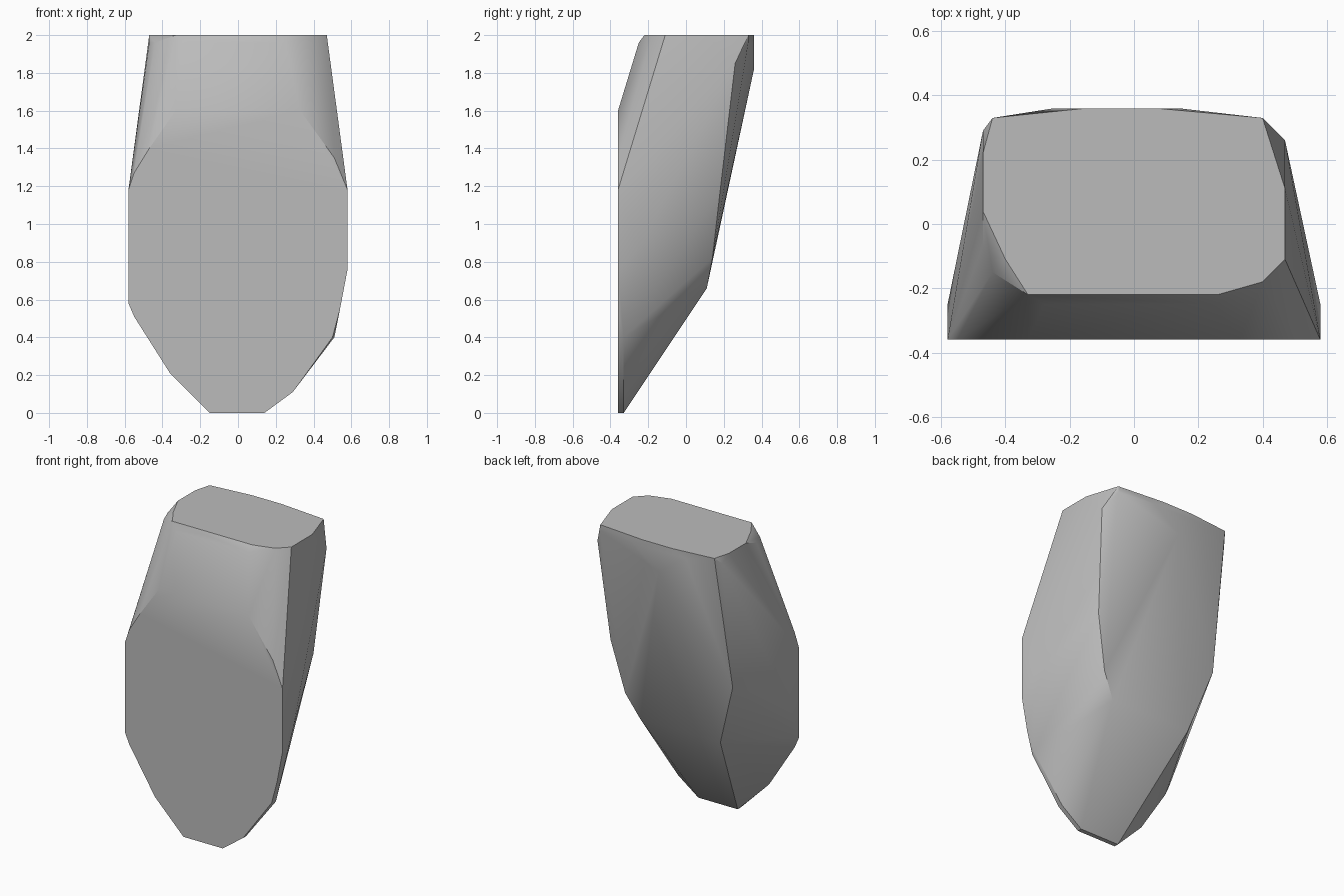
import bpy
import bmesh
from math import radians

# Remove the default object
default_object = bpy.data.objects.get("Cube")
if default_object:
    bpy.data.objects.remove(default_object, do_unlink=True)

FRONT, RIM, TOP = -0.36, -0.33, 2.0


def flat_material(name, colour):
    material = bpy.data.materials.new(name)
    material.use_nodes = True
    material.diffuse_color = colour
    shader = next(n for n in material.node_tree.nodes if n.type == "BSDF_PRINCIPLED")
    shader.inputs["Base Color"].default_value = colour
    shader.inputs["Roughness"].default_value = 0.8
    return material


def upright_outline(profile, depth):
    """Place an (x, z) outline on a plane facing the front."""
    return [(x, depth, z) for x, z in profile]


def level_outline(profile, height):
    """Place an (x, y) outline on a horizontal plane."""
    return [(x, y, height) for x, y in profile]


# Flat front slab, and the thin rim behind its lower edge
corners = upright_outline(
    [(-.15, 0), (.14, 0), (.29, .11), (.5, .4), (.54, .55), (.58, .76),
     (.58, 1.18), (.51, 1.35), (.45, 1.43), (.33, 1.6), (-.33, 1.6),
     (-.47, 1.4), (-.55, 1.27), (-.58, 1.18), (-.58, .58), (-.55, .51),
     (-.36, .21)], FRONT)
corners += upright_outline([(-.15, 0), (.14, 0), (.29, .11), (.51, .4)], RIM)

# Flat top facet
corners += level_outline(
    [(-.33, -.22), (.26, -.22), (.4, -.18), (.47, -.11), (.47, .11),
     (.4, .33), (.29, .33), (.07, .36), (-.15, .36), (-.44, .33),
     (-.47, .22), (-.47, .04), (-.4, -.11)], TOP)

# Chipped edge just below the top
corners += level_outline(
    [(-.28, -.25), (.25, -.25), (-.44, -.15), (-.47, -.07), (-.47, .29),
     (.4, .33), (-.25, .36), (.14, .36)], TOP - .04)

# Side bulges and the rounded back ridge
corners += [(.58, -.25, .87), (-.58, -.25, .87), (.47, .26, 1.85),
            (-.05, .36, 1.82), (.43, .18, 1.17), (-.47, .18, 1.09),
            (.35, .14, .82), (.26, .11, .66), (-.33, .11, .66)]

# Wrap the corners in a single closed rock
mesh = bpy.data.meshes.new("rock")
bm = bmesh.new()
for corner in corners:
    bm.verts.new(corner)
hull = bmesh.ops.convex_hull(bm, input=bm.verts)
loose = {v for v in hull["geom_interior"] + hull["geom_unused"]
         if isinstance(v, bmesh.types.BMVert)}
bmesh.ops.delete(bm, geom=list(loose), context="VERTS")
bmesh.ops.dissolve_limit(bm, angle_limit=radians(1), verts=bm.verts, edges=bm.edges)
bmesh.ops.recalc_face_normals(bm, faces=bm.faces)
bm.to_mesh(mesh)
bm.free()

mesh.materials.append(flat_material("stone_grey", (0.5, 0.5, 0.5, 1)))
rock = bpy.data.objects.new("rock", mesh)
bpy.context.collection.objects.link(rock)

# Smooth the gentle bends, keep the chipped edges sharp
bpy.ops.object.select_all(action="DESELECT")
rock.select_set(True)
bpy.context.view_layer.objects.active = rock
bpy.ops.object.shade_smooth_by_angle(angle=radians(30))
